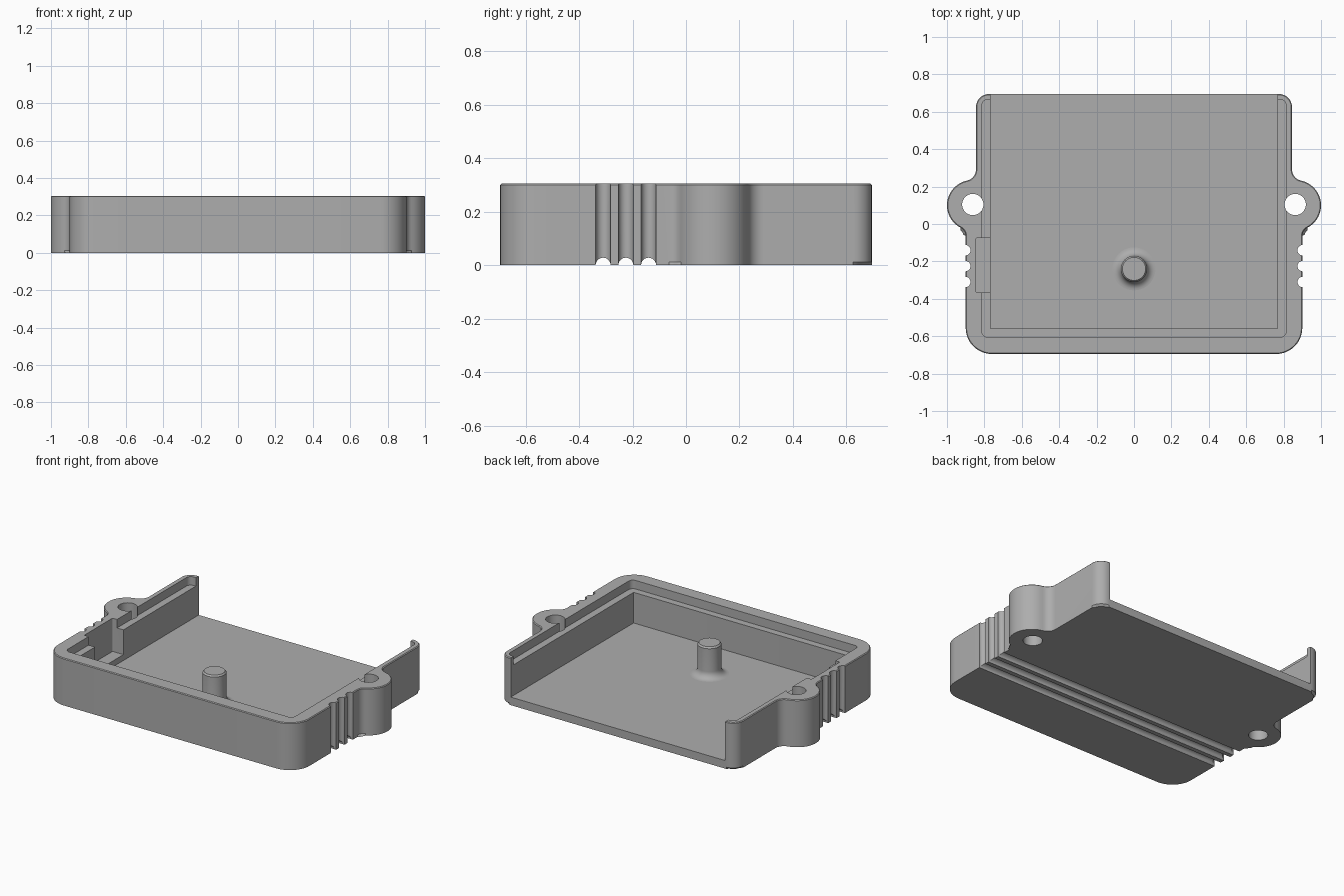
import bpy, bmesh, math

cube = bpy.data.objects.get("Cube")
if cube:
    bpy.data.objects.remove(cube, do_unlink=True)

grey = bpy.data.materials.new("plain grey")
grey.use_nodes = True
colour = (0.42, 0.42, 0.42, 1)
grey.diffuse_color = colour
grey.node_tree.nodes["Principled BSDF"].inputs["Base Color"].default_value = colour

HEIGHT, FLOOR, LEDGE = 0.305, 0.052, 0.25


def arc(cx, cy, r, a0, a1, n=12):
    angles = [math.radians(a0 + (a1 - a0) * i / n) for i in range(n + 1)]
    return [(cx + r * math.cos(a), cy + r * math.sin(a)) for a in angles]


def rounded_rect(x0, x1, y0, y1, r):
    return (arc(x1 - r, y0 + r, r, -90, 0, 6) + arc(x1 - r, y1 - r, r, 0, 90, 6)
            + arc(x0 + r, y1 - r, r, 90, 180, 6) + arc(x0 + r, y0 + r, r, 180, 270, 6))


def circle(cx, cy, r, n=32):
    return arc(cx, cy, r, 0, 360, n)[:-1]


def add_object(name, bm):
    bmesh.ops.recalc_face_normals(bm, faces=bm.faces)
    mesh = bpy.data.meshes.new(name)
    bm.to_mesh(mesh)
    bm.free()
    obj = bpy.data.objects.new(name, mesh)
    mesh.materials.append(grey)
    bpy.context.collection.objects.link(obj)
    return obj


def prism(name, outline, z0, z1, chamfer=0, axis="z"):
    """Extrude an outline along z, or along x when the outline is (y, z)."""
    def place(p, h):
        return (p[0], p[1], h) if axis == "z" else (h, p[0], p[1])
    bm = bmesh.new()
    low, high = ([bm.verts.new(place(p, h)) for p in outline] for h in (z0, z1))
    caps = [bm.faces.new(low[::-1]), bm.faces.new(high)]
    n = len(outline)
    for i in range(n):
        j = (i + 1) % n
        bm.faces.new((low[i], low[j], high[j], high[i]))
    if chamfer:
        # larger chamfer below, fine one above
        for cap, size in zip(caps, (chamfer, chamfer * 0.4)):
            bmesh.ops.bevel(bm, geom=list(cap.edges), offset=size, segments=1,
                            affect="EDGES", profile=0.5)
    return add_object(name, bm)


def activate(obj):
    bpy.ops.object.select_all(action="DESELECT")
    obj.select_set(True)
    bpy.context.view_layer.objects.active = obj


def cut(target, cutter):
    cutter.hide_render = True
    mod = target.modifiers.new("cut", "BOOLEAN")
    mod.operation, mod.solver, mod.object = "DIFFERENCE", "EXACT", cutter
    activate(target)
    bpy.ops.object.modifier_apply(modifier=mod.name)
    bpy.data.objects.remove(cutter, do_unlink=True)


# Tray outline: wide front, screw lobes with blended necks, narrower back
half = (arc(0.76, -0.555, 0.14, -90, 0)
        + arc(0.95, -0.064, 0.05, 180, 117.4, 6)
        + arc(0.865, 0.1, 0.135, -62.6, 78.2, 20)[1:]
        + arc(0.905, 0.291, 0.06, 258.2, 180, 8)[1:]
        + arc(0.775, 0.625, 0.07, 0, 90, 8))
outline = half + [(-x, y) for x, y in reversed(half)]
tray = prism("tray", outline, 0, HEIGHT, chamfer=0.012)

# Cavity open at the back, and the stepped ledge inside the rim
cut(tray, prism("cavity_cutter", rounded_rect(-0.767, 0.767, -0.56, 0.9, 0.005),
                FLOOR, 0.5))
cut(tray, prism("ledge_cutter", rounded_rect(-0.813, 0.813, -0.605, 0.665, 0.03),
                LEDGE, 0.5))

# Pocket in one side wall
cut(tray, prism("pocket_cutter", rounded_rect(-0.845, -0.7, -0.365, -0.075, 0.006),
                0.09, 0.5))

# Screw holes
for side in (-1, 1):
    cut(tray, prism("hole_cutter", circle(side * 0.862, 0.104, 0.057), -0.1, 0.5))

# Three grooves running down both sides and under the base
for y in (-0.31, -0.225, -0.14):
    for side in (-1, 1):
        cut(tray, prism("side_groove_cutter", circle(side * 0.902, y, 0.028, 24),
                        -0.1, 0.5))
    cut(tray, prism("base_groove_cutter", circle(y, 0, 0.028, 24), -1.2, 1.2, axis="x"))

# Central peg with a flared foot and chamfered tip
profile = ([(0.115, FLOOR - 0.01)]
           + arc(0.115, FLOOR + 0.045, 0.045, 270, 180, 8)
           + [(0.07, 0.245), (0.062, 0.255)])
bm = bmesh.new()
SIDES = 40
rings = [[bm.verts.new((x, y - 0.24, z)) for x, y in circle(0, 0, r, SIDES)]
         for r, z in profile]
for a, b in zip(rings, rings[1:]):
    for i in range(SIDES):
        j = (i + 1) % SIDES
        bm.faces.new((a[i], a[j], b[j], b[i]))
bm.faces.new(rings[0][::-1])
bm.faces.new(rings[-1])
peg = add_object("peg", bm)

for obj in (tray, peg):
    activate(obj)
    bpy.ops.object.shade_smooth_by_angle(angle=math.radians(30))
